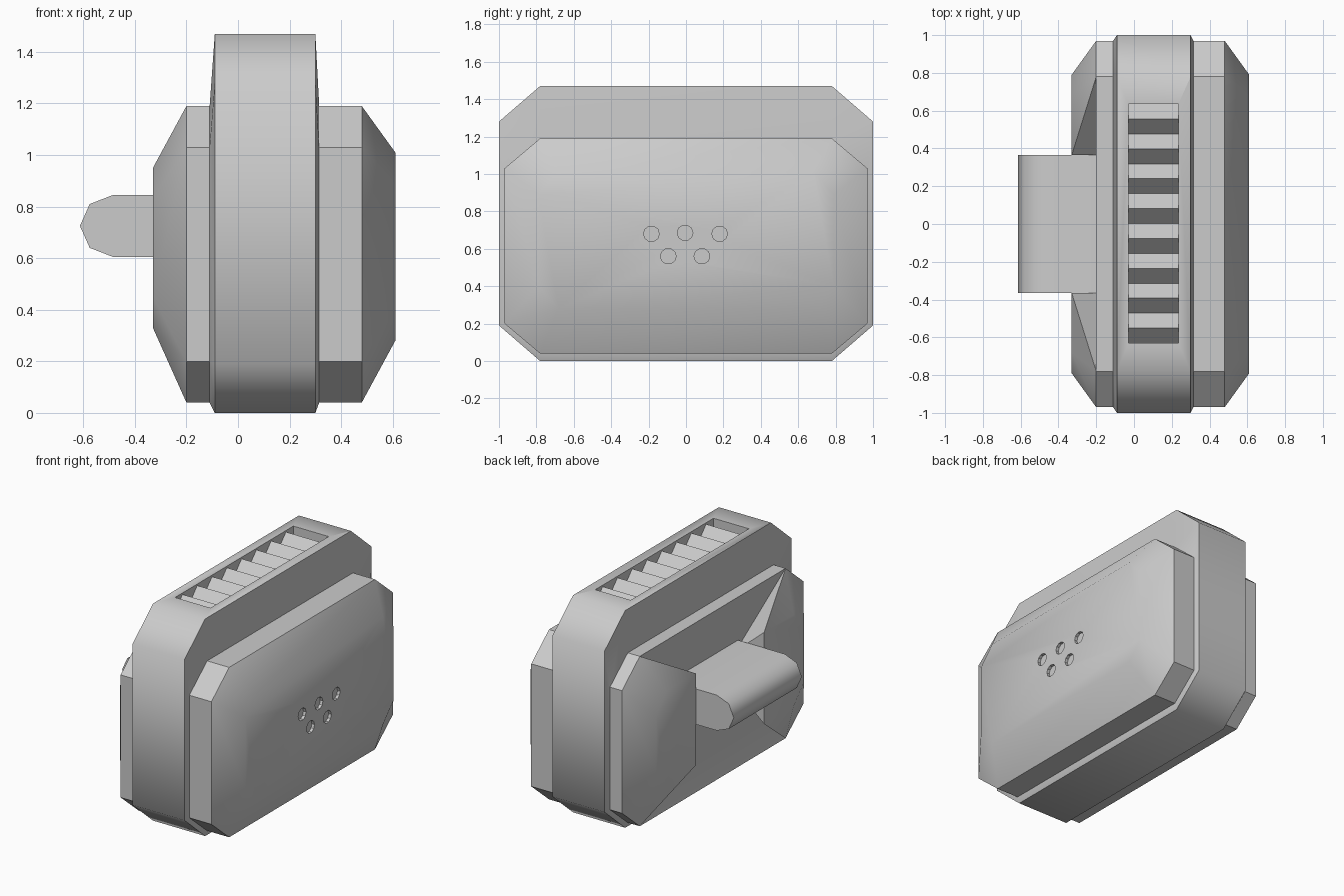
import bpy, bmesh
from math import radians, pi
from mathutils import Matrix

if "Cube" in bpy.data.objects:
    bpy.data.objects.remove(bpy.data.objects["Cube"])


def finish(bm, name, angle=None):
    bmesh.ops.remove_doubles(bm, verts=bm.verts, dist=1e-5)
    bmesh.ops.recalc_face_normals(bm, faces=bm.faces)
    me = bpy.data.meshes.new(name)
    bm.to_mesh(me)
    bm.free()
    ob = bpy.data.objects.new(name, me)
    bpy.context.collection.objects.link(ob)
    if angle:
        bpy.ops.object.select_all(action='DESELECT')
        ob.select_set(True)
        bpy.context.view_layer.objects.active = ob
        bpy.ops.object.shade_smooth_by_angle(angle=radians(angle))
    return ob


def octagon(hy, cy, z0, zc0, zc1, z1):
    """Chamfered rectangle in the y-z plane."""
    half = [(cy, z0), (hy, zc0), (hy, zc1), (cy, z1)]
    return half + [(-y, z) for y, z in reversed(half)]


def loft(name, rings, angle):
    """Join octagon rings along x and cap both ends."""
    bm = bmesh.new()
    loops = [[bm.verts.new((x, y, z)) for y, z in pts] for x, pts in rings]
    for a, b in zip(loops, loops[1:]):
        n = len(a)
        for i in range(n):
            bm.faces.new((a[i], a[(i + 1) % n], b[(i + 1) % n], b[i]))
    bm.faces.new(loops[0])
    bm.faces.new(loops[-1])
    return finish(bm, name, angle)


def prism(name, profile, y0, y1, angle=None):
    """Extrude an x-z profile along y."""
    bm = bmesh.new()
    f = bm.faces.new([bm.verts.new((x, y0, z)) for x, z in profile])
    g = bmesh.ops.extrude_face_region(bm, geom=[f])['geom']
    bmesh.ops.translate(bm, vec=(0, y1 - y0, 0),
                        verts=[v for v in g if isinstance(v, bmesh.types.BMVert)])
    return finish(bm, name, angle)


def cut(target, cutter):
    m = target.modifiers.new("cut", 'BOOLEAN')
    m.object = cutter
    m.solver = 'EXACT'
    cutter.hide_render = True
    cutter.hide_viewport = True
    cutter.display_type = 'WIRE'


BAND = octagon(1.0, .78, 0, .19, 1.28, 1.47)
SHELL = octagon(.97, .78, .04, .20, 1.03, 1.19)
FACE = octagon(.79, .68, .28, .40, .89, 1.01)

# Central band with a slot in the top
band = loft("central_band", [(-.11, SHELL), (-.09, BAND), (.30, BAND), (.315, SHELL)], 50)
X0, X1, Y0, Y1 = -.03, .235, -.63, .635
cut(band, prism("vent_slot_cutter", [(X0, 1.36), (X1, 1.36), (X1, 1.6), (X0, 1.6)], Y0, Y1))

# Saw-tooth vent slats
bm = bmesh.new()
N = 8
step = (Y1 - Y0) / N
line = [(Y0, 1.35)]
for i in range(N):
    line += [(Y0 + i * step, 1.375), (Y0 + (i + .5) * step, 1.46)]
line += [(Y1, 1.375), (Y1, 1.35)]
f = bm.faces.new([bm.verts.new((X0, y, z)) for y, z in line])
g = bmesh.ops.extrude_face_region(bm, geom=[f])['geom']
bmesh.ops.translate(bm, vec=(X1 - X0, 0, 0),
                    verts=[v for v in g if isinstance(v, bmesh.types.BMVert)])
finish(bm, "vent_slats")

# Right shell with five small holes
shell = loft("right_shell", [(.28, SHELL), (.48, SHELL), (.61, FACE)], 35)
bm = bmesh.new()
for y, z in [(-.185, .68), (-.005, .685), (.18, .68), (-.095, .56), (.085, .56)]:
    bmesh.ops.create_cone(bm, cap_ends=True, segments=10, radius1=.042, radius2=.042, depth=.06,
                          matrix=Matrix.Translation((.62, y, z)) @ Matrix.Rotation(pi / 2, 4, 'Y'))
cut(shell, finish(bm, "hole_cutter"))

# Left shell: two flat pads with a deep notch between them for the grip
bm = bmesh.new()
W = .364


def face(*pts):
    bm.faces.new([bm.verts.new(p) for p in pts])


def corner(s, zo, zc, zi, zk, zd):
    return dict(O=(-.20, .78 * s, zo), P=(-.20, .97 * s, zc),
                o=(-.10, .78 * s, zo), p=(-.10, .97 * s, zc),
                A=(-.33, .68 * s, zi), K=(-.33, .79 * s, zk),
                B=(-.33, W * s, zi), C=(-.12, W * s, zd))


TOP, LOW = (1.19, 1.03, .95, .83, .77), (.04, .20, .33, .45, .51)
c = {(s, t): corner(s, *(TOP if t > 0 else LOW)) for s in (1, -1) for t in (1, -1)}
for q in c.values():
    for keys in ("POAK", "OAB", "OBC", "OPpo"):
        face(*[q[k] for k in keys])
for s in (1, -1):
    t, b = c[s, 1], c[s, -1]
    for keys in ("PK", "BC", "Pp"):
        m, n = keys
        face(t[m], b[m], b[n], t[n])
    face(t['A'], t['K'], b['K'], b['A'], b['B'], t['B'])
for t in (1, -1):
    l, r = c[1, t], c[-1, t]
    for m, n in ("OC", "Oo"):
        face(l[m], l[n], r[n], r[m])
face(*[c[k]['C'] for k in ((1, 1), (1, -1), (-1, -1), (-1, 1))])
face(*[c[k][e] for k, e in (((1, 1), 'o'), ((1, 1), 'p'), ((1, -1), 'p'), ((1, -1), 'o'),
                            ((-1, -1), 'o'), ((-1, -1), 'p'), ((-1, 1), 'p'), ((-1, 1), 'o'))])
finish(bm, "left_shell", 35)

# Grip bar bridging the notch
prism("grip_bar", [(-.11, .605), (-.485, .605), (-.575, .64), (-.613, .725),
                   (-.575, .81), (-.485, .845), (-.11, .845)], -W, W, 50)
